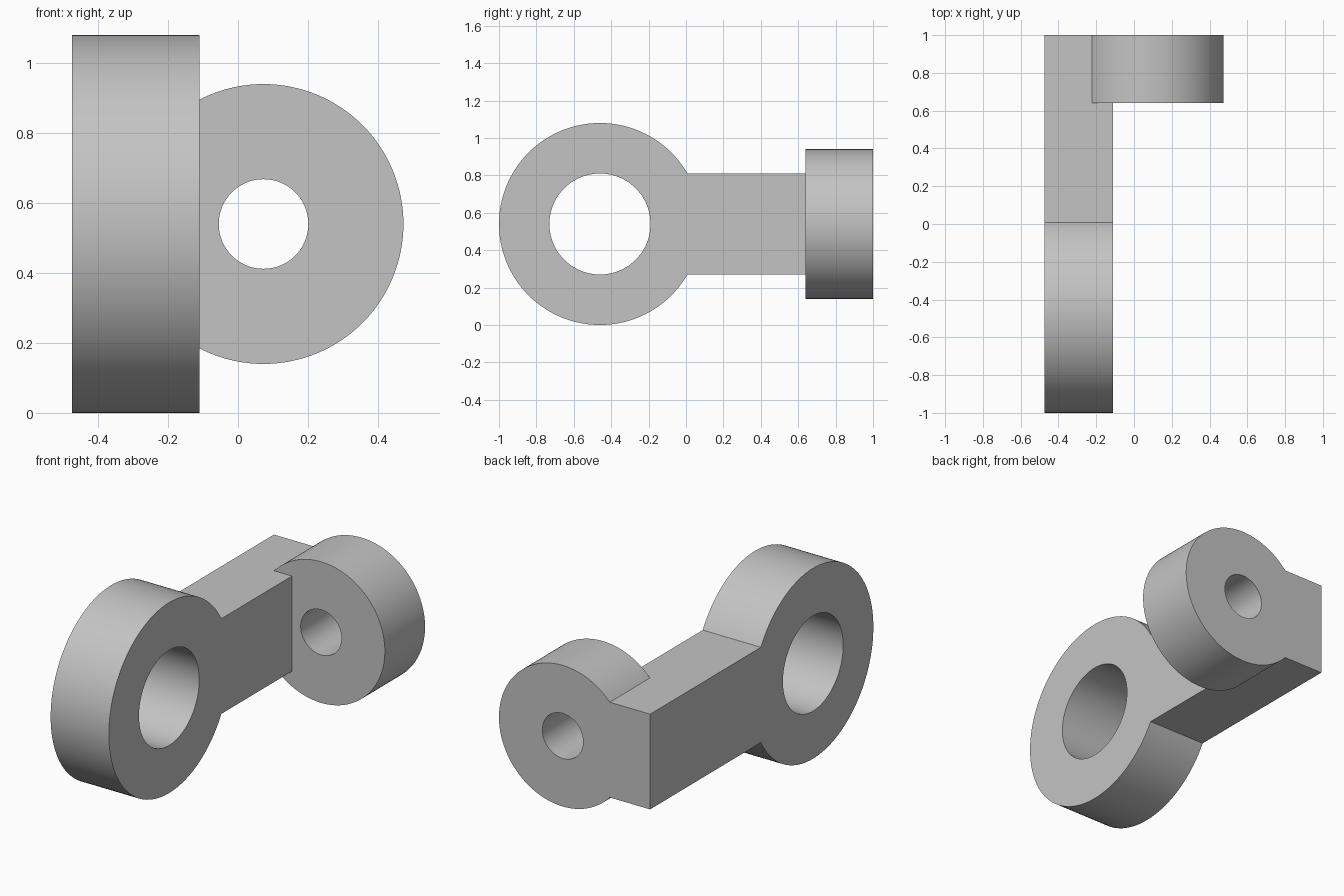
import bpy, bmesh
from math import pi, asin, sin, cos
from mathutils import Matrix

cube = bpy.data.objects.get("Cube")
if cube:
    bpy.data.objects.remove(cube, do_unlink=True)

X0, X1 = -0.475, -0.11      # thickness of the arm
Y_END, Y_BOSS = 1.0, 0.64   # far end and inner face of the boss
RING_Y, AXIS_Z, RING_R, HALF = -0.46, 0.54, 0.54, 0.27
BOSS_X, BOSS_R, BOSS_HOLE = 0.073, 0.40, 0.128

grey = bpy.data.materials.new("plain grey")
grey.use_nodes = True
grey.diffuse_color = (0.55, 0.55, 0.55, 1)
grey.node_tree.nodes["Principled BSDF"].inputs["Base Color"].default_value = (0.55, 0.55, 0.55, 1)


def add_object(name, bm):
    bmesh.ops.recalc_face_normals(bm, faces=bm.faces)
    mesh = bpy.data.meshes.new(name)
    bm.to_mesh(mesh)
    bm.free()
    obj = bpy.data.objects.new(name, mesh)
    bpy.context.collection.objects.link(obj)
    mesh.materials.append(grey)
    return obj


def cylinder(name, axis, centre, radius, length):
    bm = bmesh.new()
    turn = Matrix.Rotation(pi / 2, 4, 'Y' if axis == 'X' else 'X')
    bmesh.ops.create_cone(bm, cap_ends=True, segments=128, radius1=radius, radius2=radius,
                          depth=length, matrix=Matrix.Translation(centre) @ turn)
    return add_object(name, bm)


def combine(target, other, operation):
    mod = target.modifiers.new(operation.lower(), 'BOOLEAN')
    mod.operation, mod.solver, mod.object = operation, 'EXACT', other
    bpy.context.view_layer.objects.active = target
    bpy.ops.object.modifier_apply(modifier=mod.name)
    bpy.data.objects.remove(other, do_unlink=True)


# Large round end and straight arm, extruded from one keyhole outline
start = asin(HALF / RING_R)
steps = 110
outline = [(Y_END, AXIS_Z + HALF)]
for i in range(steps + 1):
    a = start + (2 * pi - 2 * start) * i / steps
    outline.append((RING_Y + RING_R * cos(a), AXIS_Z + RING_R * sin(a)))
outline.append((Y_END, AXIS_Z - HALF))
bm = bmesh.new()
face = bm.faces.new([bm.verts.new((X0, y, z)) for y, z in outline])
side = bmesh.ops.extrude_face_region(bm, geom=[face])
bmesh.ops.translate(bm, vec=(X1 - X0, 0, 0),
                    verts=[g for g in side["geom"] if isinstance(g, bmesh.types.BMVert)])
link = add_object("link_arm", bm)

# Cross boss at the far end, then the two bores
boss_y = (Y_BOSS + Y_END) / 2
combine(link, cylinder("cross_boss", 'Y', (BOSS_X, boss_y, AXIS_Z), BOSS_R, Y_END - Y_BOSS), 'UNION')
combine(link, cylinder("large_bore", 'X', ((X0 + X1) / 2, RING_Y, AXIS_Z), HALF, 0.6), 'DIFFERENCE')
combine(link, cylinder("small_bore", 'Y', (BOSS_X, boss_y, AXIS_Z), BOSS_HOLE, 0.6), 'DIFFERENCE')

# Smooth the round walls, keep the edges crisp
bpy.ops.object.select_all(action='DESELECT')
link.select_set(True)
bpy.context.view_layer.objects.active = link
bpy.ops.object.shade_smooth_by_angle(angle=pi / 6)
